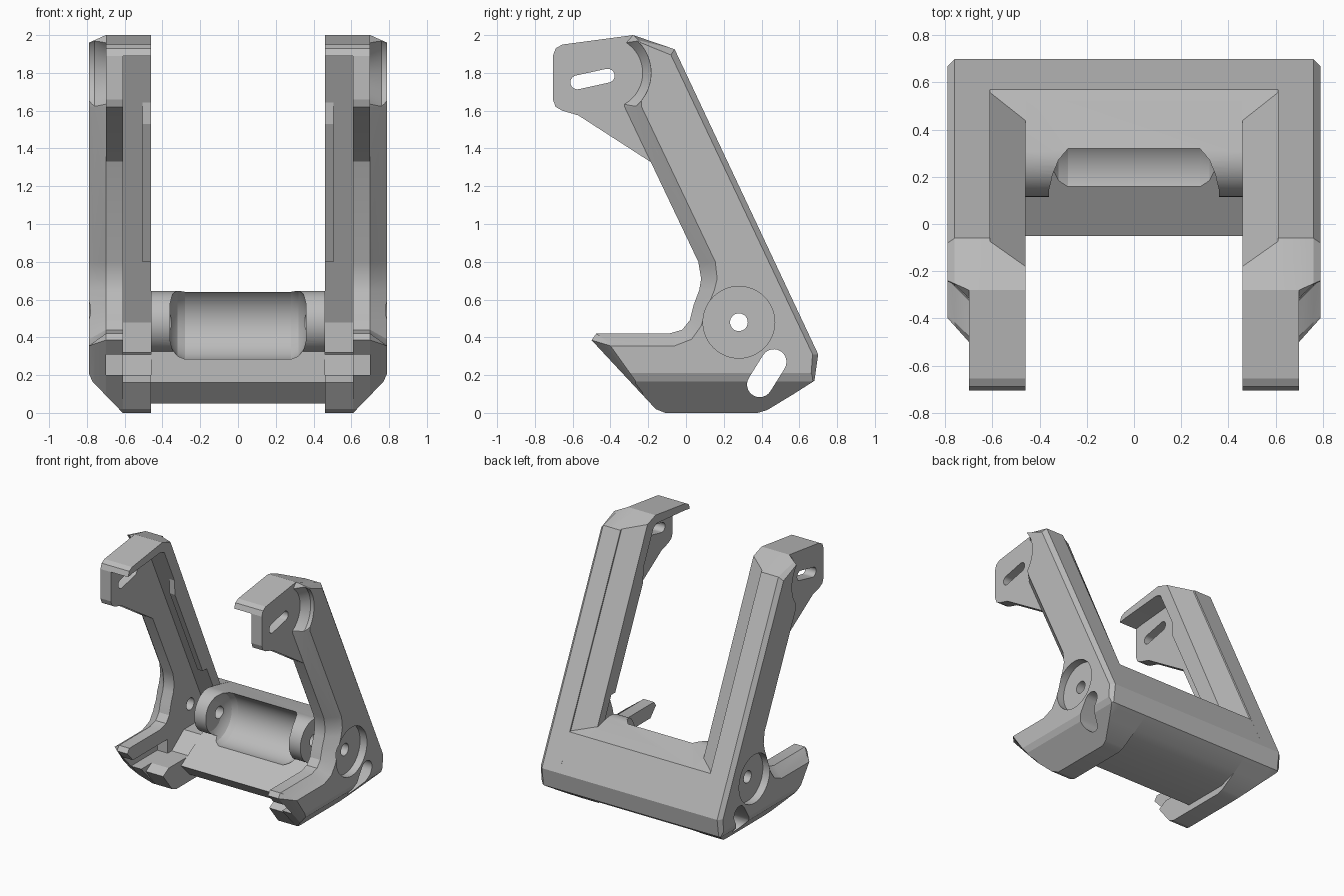
import bpy, bmesh, math

if "Cube" in bpy.data.objects:
    bpy.data.objects.remove(bpy.data.objects["Cube"])

grey = bpy.data.materials.new("light_grey")
grey.use_nodes = True
colour = (0.5, 0.5, 0.5, 1)
grey.diffuse_color = colour
grey.node_tree.nodes["Principled BSDF"].inputs["Base Color"].default_value = colour


def loft(name, sections):
    """Solid skinned through (x, [(y, z), ...]) sections of equal point count."""
    bm = bmesh.new()
    rings = [[bm.verts.new((x, y, z)) for y, z in pts] for x, pts in sections]
    n = len(rings[0])
    for a, b in zip(rings, rings[1:]):
        for i in range(n):
            j = (i + 1) % n
            bm.faces.new((a[i], a[j], b[j], b[i]))
    bm.faces.new(rings[0])
    bm.faces.new(rings[-1][::-1])
    bmesh.ops.recalc_face_normals(bm, faces=bm.faces)
    mesh = bpy.data.meshes.new(name)
    bm.to_mesh(mesh)
    bm.free()
    mesh.materials.append(grey)
    ob = bpy.data.objects.new(name, mesh)
    bpy.context.collection.objects.link(ob)
    return ob


def prism(name, x0, x1, pts):
    return loft(name, [(x0, pts), (x1, pts)])


def arc(c, r, start=0, end=360, n=48):
    full = end - start == 360
    steps = n if full else n + 1
    angles = [math.radians(start + (end - start) * i / n) for i in range(steps)]
    return [(c[0] + r * math.cos(a), c[1] + r * math.sin(a)) for a in angles]


def capsule(a, b, r):
    t = math.degrees(math.atan2(b[1] - a[1], b[0] - a[0]))
    return arc(b, r, t - 90, t + 90, 12) + arc(a, r, t + 90, t + 270, 12)


def cut(ob, cutters):
    for c in cutters:
        c.hide_render = True
        m = ob.modifiers.new("cut", 'BOOLEAN')
        m.operation, m.solver, m.object = 'DIFFERENCE', 'EXACT', c
        with bpy.context.temp_override(object=ob, active_object=ob):
            bpy.ops.object.modifier_apply(modifier=m.name)


# Shared cutters
pivot = (0.28, 0.48)
pivot_hole = prism("pivot_hole_cutter", -1, 1, arc(pivot, 0.047, n=32))
foot_slot = prism("foot_slot_cutter", -1, 1, capsule((0.39, 0.15), (0.465, 0.27), 0.067))
counterbore = prism("counterbore_cutter", 0.73, 1, arc(pivot, 0.19))
disc_seat = loft("disc_seat_cutter", [(0.699, arc((-0.42, 1.8), 0.19)),
                                      (0.76, arc((-0.42, 1.8), 0.235)),
                                      (0.85, arc((-0.42, 1.8), 0.235))])
tab_slot = prism("tab_slot_cutter", 0.4, 0.9, capsule((-0.575, 1.75), (-0.415, 1.785), 0.037))
toe_slot = prism("toe_slot_cutter", 0.5, 0.70, [(-0.7, 0.2), (0, 0.2), (0, 0.31), (-0.7, 0.31)])

# Lower outside chamfer runs along y
edge_chamfer = loft("edge_chamfer_cutter", [
    (0.61, [(-1, -0.1), (1, -0.1), (1, 0), (-1, 0)]),
    (0.77, [(-1, -0.1), (1, -0.1), (1, 0.165), (-1, 0.165)]),
    (0.79, [(-1, -0.1), (1, -0.1), (1, 0.21), (-1, 0.21)]),
    (0.9, [(-1, -0.1), (1, -0.1), (1, 0.3), (-1, 0.3)])])

# Side arm: y, z and the inward shift of each point at the outer face
outline = [
    (-0.50, 0.385, 0.10, -0.03), (-0.475, 0.42, 0.09, -0.065),
    (-0.09, 0.42, 0.03, -0.065), (-0.02, 0.44, 0.05, -0.05),
    (0.02, 0.49, 0.06, -0.03), (0.04, 0.57, 0.07, -0.02),
    (0.07, 0.65, 0.08, 0), (0.08, 0.71, 0.085, 0), (0.065, 0.80, 0.09, 0),
    (-0.325, 1.62, 0.09, 0), (-0.315, 1.96, 0.06, -0.02), (-0.28, 2.0, 0.04, -0.04),
    (-0.06, 1.925, -0.02, -0.03), (0.70, 0.31, -0.03, 0), (0.68, 0.17, -0.02, 0),
    (0.57, 0.10, 0, 0), (0.43, 0.015, 0, 0), (0.38, 0, 0, 0),
    (-0.11, 0, 0, 0), (-0.16, 0.02, 0, 0)]


def arm_section(x, front, back):
    pts = []
    for i, (y, z, dy, dz) in enumerate(outline):
        k = front if i < 12 else back
        pts.append((y + k * dy, z + k * dz))
    return x, pts


side_arm = loft("side_arm", [arm_section(0.61, 0, 0), arm_section(0.70, 0, 0),
                             arm_section(0.76, 0.67, 0), arm_section(0.79, 1, 1)])
cut(side_arm, [disc_seat, counterbore, pivot_hole, foot_slot, edge_chamfer, toe_slot])

# Slotted tab and the lip over it
tab = prism("mounting_tab", 0.61, 0.70, [
    (-0.655, 1.95), (-0.69, 1.93), (-0.705, 1.89), (-0.705, 1.66), (-0.69, 1.62),
    (-0.655, 1.60), (-0.57, 1.575), (-0.19, 1.33), (0.0, 1.4), (-0.1, 1.90), (-0.28, 2.0)])
cut(tab, [tab_slot])


def lip_section(x, y, z):
    return x, [(-0.705, 1.89), (-0.69, 1.93), (-0.655, 1.95), (-0.28, 2.0), (y, z),
               (y - 0.06, z - 0.06), (-0.3, 1.93), (-0.64, 1.90)]


lip = loft("tab_lip", [lip_section(0.46, -0.18, 1.965), lip_section(0.63, -0.06, 1.925),
                       lip_section(0.70, -0.06, 1.925)])

# Back flange of the arm with its sloping inner edge
flange = loft("back_flange", [
    (0.46, [(-0.18, 1.965), (0.53, 0.416), (0.45, 0.416), (-0.26, 1.92)]),
    (0.63, [(-0.06, 1.925), (0.65, 0.416), (0.45, 0.416), (-0.26, 1.92)])])

rib = prism("flange_rib", 0.46, 0.505, [(-0.13, 1.65), (-0.125, 1.53), (0.22, 0.80),
                                         (0.30, 0.80), (-0.1, 1.65)])

# Foot and the corner behind the pivot
foot = prism("foot", 0.46, 0.61, [
    (-0.27, 0.16), (-0.16, 0.02), (-0.11, 0), (0.38, 0), (0.43, 0.015), (0.57, 0.10),
    (0.68, 0.17), (0.70, 0.31), (0.2, 0.31), (0.05, 0.2), (-0.2, 0.2)])
cut(foot, [foot_slot])
corner = prism("back_corner", 0.46, 0.63, [(0.68, 0.25), (0.70, 0.31), (0.57, 0.585),
                                            (0.42, 0.62), (0.42, 0.25)])
cut(corner, [foot_slot])

# Cross beam with rounded pivot housing and a scooped recess
beam = prism("cross_beam", -0.46, 0.46, [
    (0.0, 0.19), (-0.05, 0.16), (0.06, 0.05), (0.42, 0.05), (0.57, 0.10), (0.68, 0.17),
    (0.70, 0.31), (0.57, 0.585)] + arc(pivot, 0.165, 80, 250, 24) + [(0.2, 0.31)])
ends = [(0.36, 0.11), (0.345, 0.15), (0.32, 0.18), (0.28, 0.2)]
scoop = loft("scoop_cutter", [(s * x, arc((0.2, 0.48), r))
                              for s, row in ((-1, ends), (1, ends[::-1])) for x, r in row])
cut(beam, [scoop, pivot_hole, foot_slot])

# Mirror the side parts, then shade
sides = [side_arm, tab, lip, flange, rib, foot, corner]
for ob in sides:
    ob.name = ob.name + "s"
    m = ob.modifiers.new("mirror", 'MIRROR')
    m.use_axis[0] = True
    m.use_mirror_merge = False

for c in [pivot_hole, foot_slot, counterbore, disc_seat, tab_slot, toe_slot, edge_chamfer, scoop]:
    bpy.data.objects.remove(c)

bpy.ops.object.select_all(action='DESELECT')
for ob in sides + [beam]:
    ob.select_set(True)
bpy.context.view_layer.objects.active = beam
bpy.ops.object.shade_smooth_by_angle(angle=math.radians(20))
